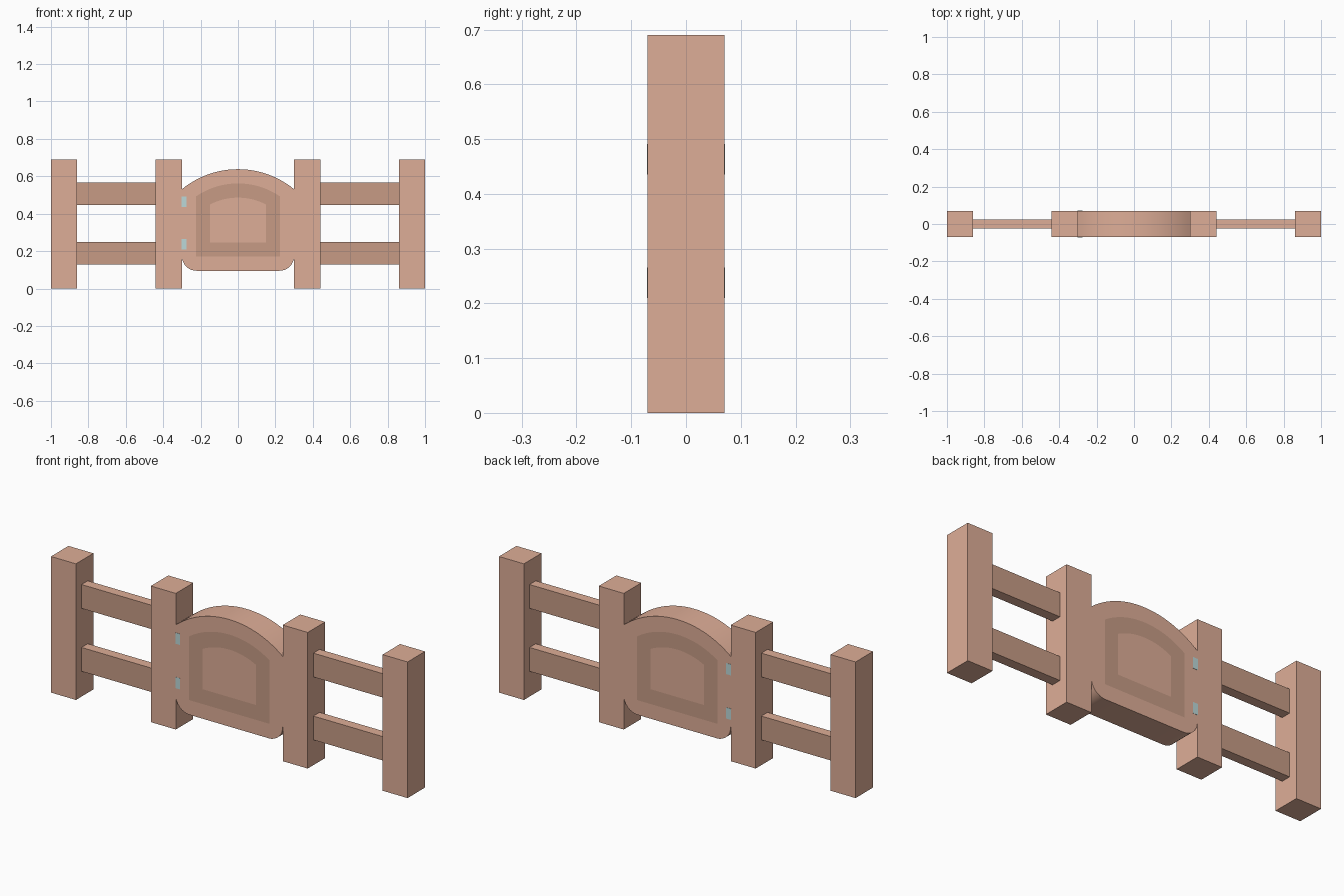
import bpy, bmesh, math

if "Cube" in bpy.data.objects:
    bpy.data.objects.remove(bpy.data.objects["Cube"])


def material(name, rgb):
    m = bpy.data.materials.new(name)
    m.diffuse_color = (*rgb, 1)
    m.use_nodes = True
    m.node_tree.nodes["Principled BSDF"].inputs["Base Color"].default_value = m.diffuse_color
    return m


WOOD = material("wood", (0.73, 0.42, 0.31))
DARK = material("dark_wood", (0.57, 0.33, 0.235))
METAL = material("hinge_metal", (0.50, 0.69, 0.69))

D = 0.07          # half depth of posts and gate
ARC_Z = 0.164     # shared centre height of the gate's arches


def finish(bm, name, mats):
    bmesh.ops.recalc_face_normals(bm, faces=bm.faces)
    me = bpy.data.meshes.new(name)
    bm.to_mesh(me)
    bm.free()
    ob = bpy.data.objects.new(name, me)
    bpy.context.collection.objects.link(ob)
    for m in mats:
        me.materials.append(m)
    return ob


def box(name, x0, x1, y, z0, z1, mats):
    """Box centred on y = 0; a second material goes on front and back."""
    bm = bmesh.new()
    bmesh.ops.create_cube(bm, size=1)
    for v in bm.verts:
        v.co = (x0 if v.co.x < 0 else x1, 2 * y * v.co.y, z0 if v.co.z < 0 else z1)
    bm.normal_update()
    for f in bm.faces:
        f.material_index = int(len(mats) > 1 and abs(f.normal.y) > 0.5)
    return finish(bm, name, mats)


def arch(half, r, n=24):
    """Points of an arch from right to left."""
    a = math.asin(half / r)
    return [(r * math.sin(a - 2 * a * i / n), ARC_Z + r * math.cos(a - 2 * a * i / n))
            for i in range(n + 1)]


# Posts
for side, s in (("left", -1), ("right", 1)):
    for label, a, b in (("gate_post", 0.30, 0.44), ("end_post", 0.86, 1.0)):
        box(f"{label}_{side}", *sorted((s * a, s * b)), D, 0, 0.69, [WOOD])
    # Rails between the posts
    for label, z in (("lower", 0.128), ("upper", 0.447)):
        box(f"{label}_rail_{side}", *sorted((s * 0.44, s * 0.86)), 0.025,
            z, z + 0.121, [WOOD, DARK])

# Gate: arched top, rounded bottom corners
R = 0.078
outline = arch(0.30, 0.474)
for cx, start in ((-0.30 + R, 180), (0.30 - R, 270)):
    for i in range(9):
        t = math.radians(start + 90 * i / 8)
        outline.append((cx + R * math.cos(t), 0.095 + R + R * math.sin(t)))
bm = bmesh.new()
face = bm.faces.new([bm.verts.new((x, -D, z)) for x, z in outline])
ext = bmesh.ops.extrude_face_region(bm, geom=[face], use_keep_orig=True)
for v in ext["geom"]:
    if isinstance(v, bmesh.types.BMVert):
        v.co.y = D
gate = finish(bm, "gate", [WOOD])
bpy.context.view_layer.objects.active = gate
gate.select_set(True)
bpy.ops.object.shade_smooth_by_angle(angle=math.radians(30))

# Dark inlaid frame on both faces of the gate
outer = arch(0.225, 0.398) + [(-0.225, 0.17), (0.225, 0.17)]
inner = arch(0.15, 0.322) + [(-0.15, 0.245), (0.15, 0.245)]
for label, s in (("front", -1), ("back", 1)):
    bm = bmesh.new()
    y = s * (D + 0.001)
    o, i = ([bm.verts.new((x, y, z)) for x, z in pts] for pts in (outer, inner))
    for k in range(len(o)):
        f = bm.faces.new((o[k - 1], o[k], i[k], i[k - 1]))
        f.normal_update()
        if f.normal.y * s < 0:
            f.normal_flip()
    me = bpy.data.meshes.new(f"gate_frame_{label}")
    bm.to_mesh(me)
    bm.free()
    me.materials.append(DARK)
    bpy.context.collection.objects.link(bpy.data.objects.new(me.name, me))

# Hinges, showing on both faces
for label, z in (("lower", 0.21), ("upper", 0.435)):
    box(f"{label}_hinge", -0.302, -0.275, D + 0.001, z, z + 0.056, [METAL])
